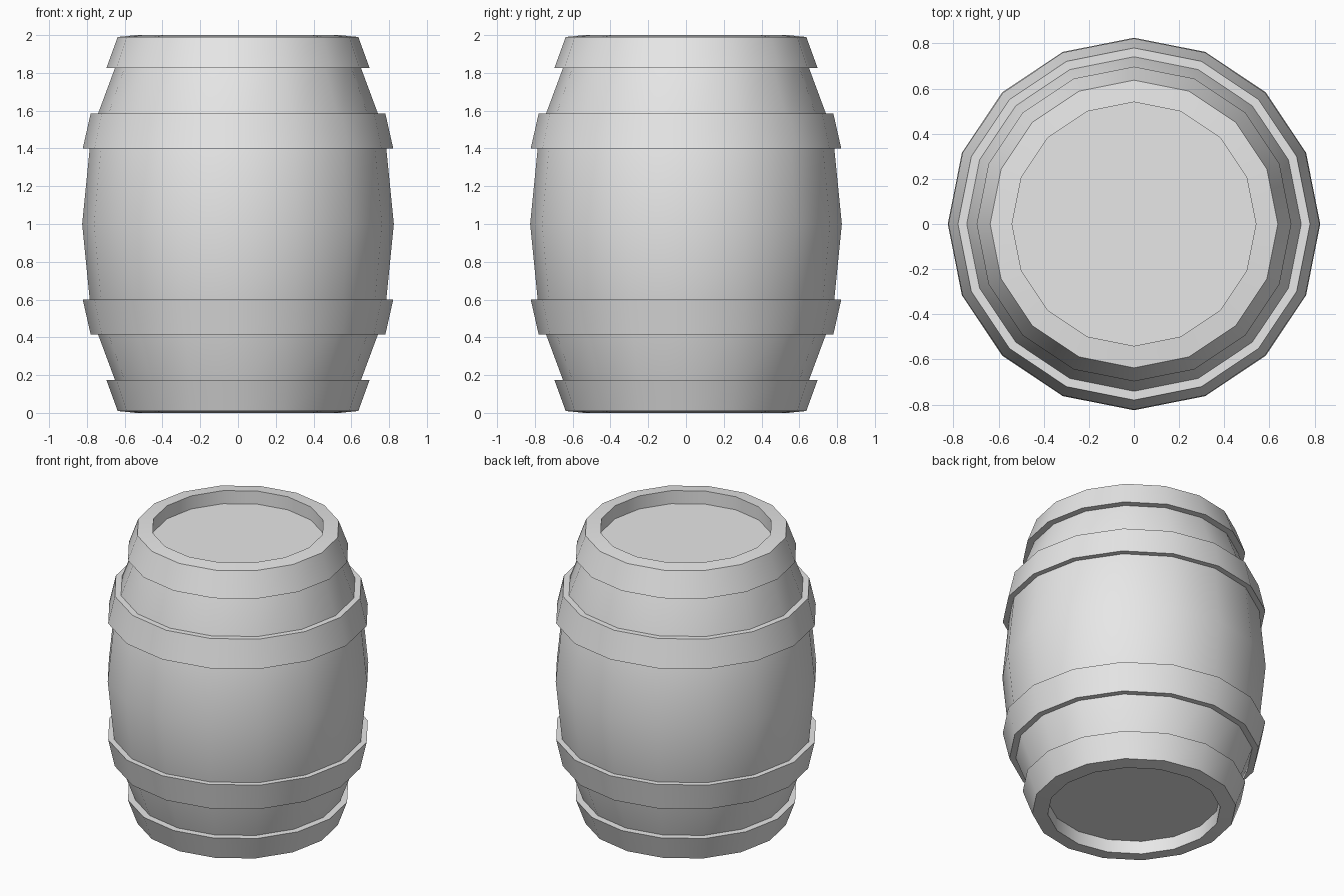
import bpy
import bmesh
import math
from mathutils import Vector

SIDES = 16
HEIGHT = 2.0

cube = bpy.data.objects.get("Cube")
if cube:
    bpy.data.objects.remove(cube, do_unlink=True)

# One plain grey for the whole barrel
grey = bpy.data.materials.new("plain_grey")
grey.use_nodes = True
colour = (0.8, 0.8, 0.8, 1.0)
grey.diffuse_color = colour
grey.node_tree.nodes["Principled BSDF"].inputs["Base Color"].default_value = colour


def revolve(name, profile, closed):
    """Spin a (radius, height) profile around the z axis."""
    bm = bmesh.new()
    verts = [bm.verts.new((r, 0, z)) for r, z in profile]
    pairs = list(zip(verts, verts[1:]))
    if closed:
        pairs.append((verts[-1], verts[0]))
    edges = [bm.edges.new(p) for p in pairs]
    bmesh.ops.spin(bm, geom=verts + edges, cent=Vector(), axis=(0, 0, 1),
                   angle=math.tau, steps=SIDES)
    bmesh.ops.remove_doubles(bm, verts=bm.verts, dist=0.0001)
    bmesh.ops.recalc_face_normals(bm, faces=bm.faces)
    mesh = bpy.data.meshes.new(name)
    bm.to_mesh(mesh)
    bm.free()
    mesh.materials.append(grey)
    obj = bpy.data.objects.new(name, mesh)
    bpy.context.collection.objects.link(obj)
    bpy.ops.object.select_all(action="DESELECT")
    obj.select_set(True)
    bpy.context.view_layer.objects.active = obj
    bpy.ops.object.shade_smooth_by_angle(angle=math.radians(30))
    return obj


def flipped(profile):
    """Mirror a profile about the middle of the barrel."""
    return [(r, HEIGHT - z) for r, z in reversed(profile)]


# Bulging body with recessed lids at both ends
lower_half = [(0, 0.09), (0.62, 0.09), (0.776, 0.51)]
revolve("barrel_body", lower_half + [(0.825, 1.0)] + flipped(lower_half), False)

# End hoops form the raised rims; middle hoops wrap the body
end_hoop = [(0.54, 0), (0.637, 0.01), (0.697, 0.175), (0.6, 0.175), (0.54, 0.12)]
middle_hoop = [(0.7, 0.415), (0.78, 0.415), (0.822, 0.6), (0.7, 0.6)]
for part, profile in (("end_hoop", end_hoop), ("middle_hoop", middle_hoop)):
    revolve("lower_" + part, profile, True)
    revolve("upper_" + part, flipped(profile), True)
